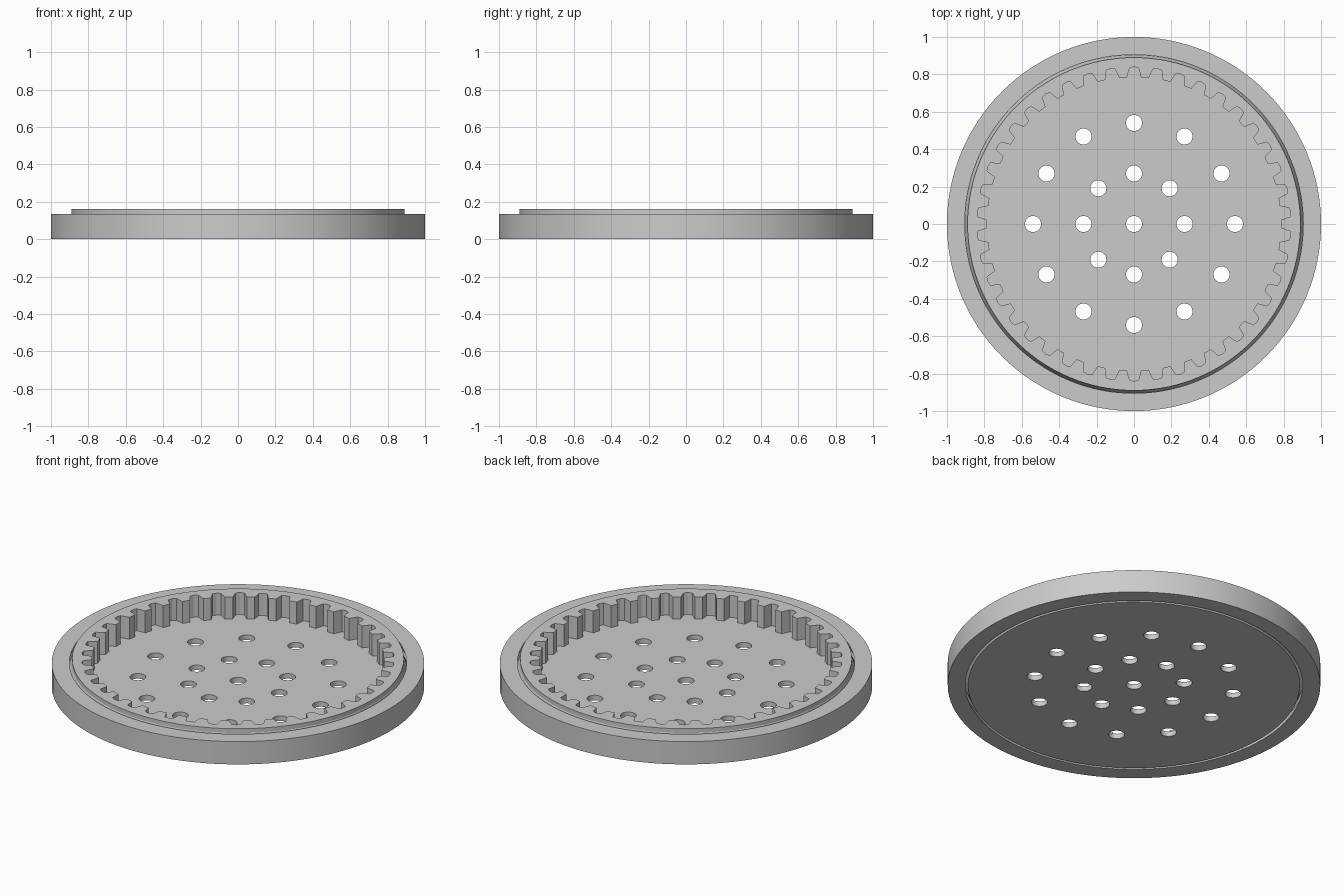
import bpy, bmesh, math
from math import sin, cos, pi

cube = bpy.data.objects.get("Cube")
if cube:
    bpy.data.objects.remove(cube, do_unlink=True)

grey = bpy.data.materials.new("plain grey")
grey.use_nodes = True
grey.diffuse_color = (0.6, 0.6, 0.6, 1)
grey.node_tree.nodes["Principled BSDF"].inputs["Base Color"].default_value = (0.6, 0.6, 0.6, 1)

SEGMENTS = 128
HEIGHT = 0.135      # height of the outer ring
LIP = 0.16          # height of the toothed tray
FLOOR = 0.03
BULGE = 0.03        # V-shaped bearing track
TEETH = 42


def finish(name, bm):
    bmesh.ops.remove_doubles(bm, verts=bm.verts, dist=1e-5)
    bmesh.ops.recalc_face_normals(bm, faces=bm.faces)
    mesh = bpy.data.meshes.new(name)
    bm.to_mesh(mesh)
    bm.free()
    mesh.materials.append(grey)
    obj = bpy.data.objects.new(name, mesh)
    bpy.context.collection.objects.link(obj)
    return obj


def lathe(name, profile, closed):
    """Turn a (radius, z) profile around the z axis."""
    bm = bmesh.new()
    verts = [bm.verts.new((r, 0, z)) for r, z in profile]
    edges = [bm.edges.new(pair) for pair in zip(verts, verts[1:])]
    if closed:
        edges.append(bm.edges.new((verts[-1], verts[0])))
    bmesh.ops.spin(bm, geom=verts + edges, cent=(0, 0, 0), axis=(0, 0, 1),
                   angle=2 * pi, steps=SEGMENTS, use_merge=True)
    if not closed:
        bmesh.ops.remove_doubles(bm, verts=bm.verts, dist=1e-5)
        bmesh.ops.holes_fill(bm, edges=bm.edges, sides=0)
    return finish(name, bm)


def add_prism(bm, outline, low, high):
    """Extrude a closed (x, y) outline between two heights."""
    face = bm.faces.new([bm.verts.new((x, y, low)) for x, y in outline])
    top = bmesh.ops.extrude_face_region(bm, geom=[face])["geom"]
    for v in top:
        if isinstance(v, bmesh.types.BMVert):
            v.co.z = high


def cut(target, cutter):
    cutter.hide_render = True
    mod = target.modifiers.new("cut", "BOOLEAN")
    mod.operation = "DIFFERENCE"
    mod.solver = "EXACT"
    mod.object = cutter
    bpy.context.view_layer.objects.active = target
    bpy.ops.object.modifier_apply(modifier=mod.name)
    bpy.data.objects.remove(cutter, do_unlink=True)


# Outer ring with a V groove inside
ring = lathe("outer_ring", [(1, 0), (1, HEIGHT), (0.905, HEIGHT),
                            (0.905 + BULGE, HEIGHT / 2), (0.905, 0)], True)

# Tray that sits in the ring
tray = lathe("toothed_tray", [(0.89, 0), (0.89 + BULGE, HEIGHT / 2),
                              (0.89, HEIGHT), (0.89, LIP)], False)

# Internal gear cavity: each step is one gap between two teeth
tooth_shape = [(-0.32, 0.785), (-0.19, 0.835), (0, 0.84), (0.19, 0.835), (0.32, 0.785)]
outline = []
for i in range(TEETH):
    for offset, radius in tooth_shape:
        a = pi / 2 + (i + offset) * 2 * pi / TEETH
        outline.append((radius * cos(a), radius * sin(a)))
bm = bmesh.new()
add_prism(bm, outline, FLOOR, 0.3)
cut(tray, finish("gear_cutter", bm))

# Drain holes: one in the middle, then two rings
bm = bmesh.new()
for count, radius in ((1, 0), (8, 0.27), (12, 0.54)):
    for i in range(count):
        a = 2 * pi * i / count
        cx, cy = radius * cos(a), radius * sin(a)
        add_prism(bm, [(cx + 0.043 * cos(t * pi / 16), cy + 0.043 * sin(t * pi / 16))
                       for t in range(32)], -0.1, 0.1)
cut(tray, finish("hole_cutter", bm))

# Smooth round walls, crisp edges
for obj in (ring, tray):
    bpy.ops.object.select_all(action="DESELECT")
    obj.select_set(True)
    bpy.context.view_layer.objects.active = obj
    bpy.ops.object.shade_smooth_by_angle(angle=math.radians(20))
